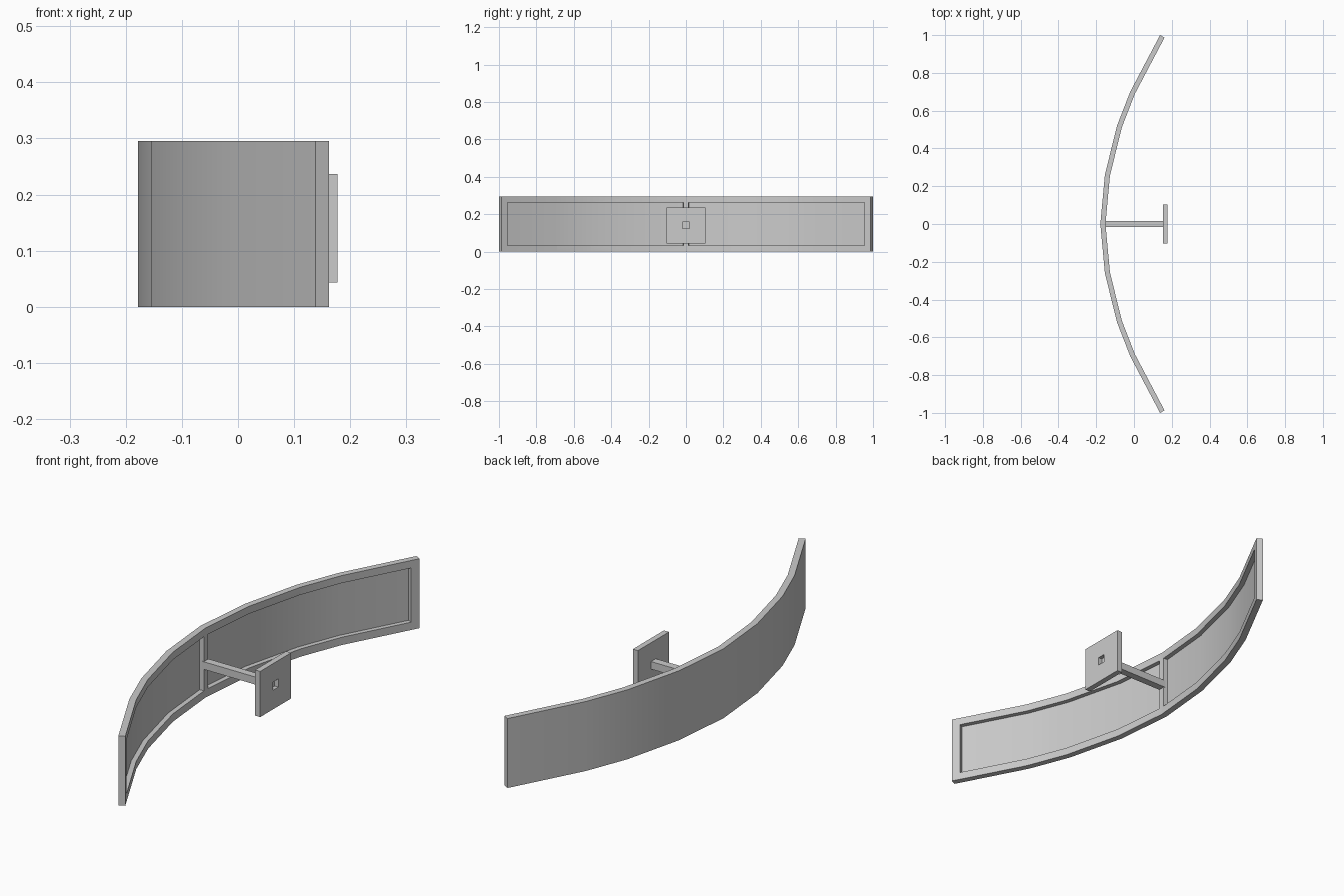
import bpy, bmesh
from mathutils import Vector

if "Cube" in bpy.data.objects:
    bpy.data.objects.remove(bpy.data.objects["Cube"])

# Half of the convex face's plan outline (x, y)
HALF = [(-0.178, 0.0), (-0.154, 0.26), (-0.09, 0.52), (-0.02, 0.70), (0.138, 1.0)]
THICK = 0.027


def on_curve(y):
    for (x0, y0), (x1, y1) in zip(HALF, HALF[1:]):
        if y <= y1:
            return (x0 + (x1 - x0) * (y - y0) / (y1 - y0), y)


def mirror_y(pts):
    return [(x, -y) for x, y in reversed(pts)]


def offset(pts, d, normals_from_axis=False):
    """Offset a plan polyline towards the hollow side."""
    p = [Vector(q) for q in pts]
    dirs = [(b - a).normalized() for a, b in zip(p, p[1:])]
    out = []
    for i, q in enumerate(p):
        a, b = dirs[max(i - 1, 0)], dirs[min(i, len(dirs) - 1)]
        t = (a + b).normalized()
        n = Vector((t.y, -t.x))
        out.append(q + n * (d / n.dot(Vector((a.y, -a.x)))))
    return out


def make_object(name, bm):
    bmesh.ops.recalc_face_normals(bm, faces=bm.faces)
    me = bpy.data.meshes.new(name)
    bm.to_mesh(me)
    bm.free()
    ob = bpy.data.objects.new(name, me)
    bpy.context.collection.objects.link(ob)
    return ob


def strip(name, pts, d0, d1, z0, z1):
    """Curved slab between two offsets of a plan polyline."""
    bm = bmesh.new()
    rings = []
    for a, b in zip(offset(pts, d0), offset(pts, d1)):
        rings.append([bm.verts.new((q.x, q.y, z)) for q, z in
                      ((a, z0), (b, z0), (b, z1), (a, z1))])
    for r, s in zip(rings, rings[1:]):
        for i in range(4):
            j = (i + 1) % 4
            bm.faces.new((r[i], r[j], s[j], s[i]))
    bm.faces.new(rings[0])
    bm.faces.new(rings[-1])
    return make_object(name, bm)


def box(name, x, y, z):
    bm = bmesh.new()
    bmesh.ops.create_cube(bm, size=1)
    for v in bm.verts:
        v.co = [(r[0] + r[1]) / 2 + c * (r[1] - r[0]) for c, r in zip(v.co, (x, y, z))]
    return make_object(name, bm)


def cut(ob, cutter):
    cutter.hide_render = True
    m = ob.modifiers.new("cut", 'BOOLEAN')
    m.operation = 'DIFFERENCE'
    m.solver = 'EXACT'
    m.object = cutter
    bpy.context.view_layer.objects.active = ob
    bpy.ops.object.modifier_apply(modifier=m.name)
    bpy.data.objects.remove(cutter)


# Curved panel with two recessed bays separated by a central rib
panel = strip("curved_panel", mirror_y(HALF[1:]) + HALF, 0, THICK, 0, 0.295)
bay = [on_curve(0.016)] + HALF[1:-1] + [on_curve(0.967)]
for pts in (bay, mirror_y(bay)):
    cut(panel, strip("bay_cutter", pts, 0.007, 0.06, 0.033, 0.263))
bpy.ops.object.select_all(action='DESELECT')
panel.select_set(True)
bpy.context.view_layer.objects.active = panel
bpy.ops.object.shade_smooth_by_angle(angle=0.5)

# Mounting plate with a shallow square socket
plate = box("mounting_plate", (0.153, 0.177), (-0.104, 0.104), (0.043, 0.237))
cut(plate, box("socket_cutter", (0.16, 0.2), (-0.018, 0.018), (0.124, 0.159)))

# Support arm from the rib to the plate
box("support_arm", (-0.157, 0.155), (-0.016, 0.016), (0.125, 0.157))
